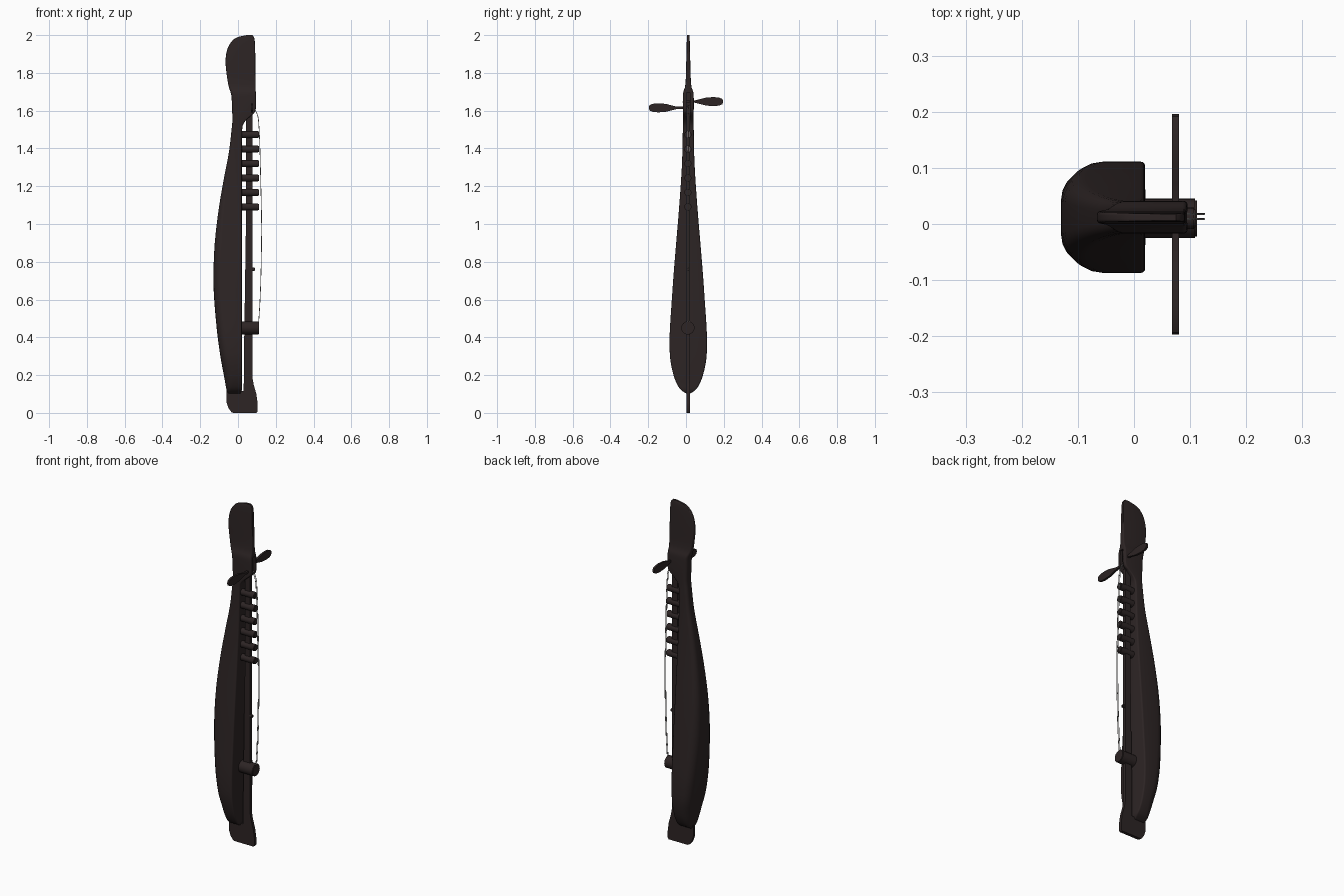
import bpy, bmesh, math
from mathutils import Vector, Matrix

if "Cube" in bpy.data.objects:
    bpy.data.objects.remove(bpy.data.objects["Cube"])

CY = 0.012  # centre plane of the instrument


def material(name, rgb):
    m = bpy.data.materials.new(name)
    m.diffuse_color = (*rgb, 1)
    m.use_nodes = True
    m.node_tree.nodes["Principled BSDF"].inputs["Base Color"].default_value = m.diffuse_color
    return m


wood = material("dark wood", (0.026, 0.018, 0.018))
cord = material("grey string", (0.35, 0.34, 0.33))


def finish(name, bm, mat, angle=40):
    bmesh.ops.recalc_face_normals(bm, faces=bm.faces)
    me = bpy.data.meshes.new(name)
    bm.to_mesh(me)
    bm.free()
    ob = bpy.data.objects.new(name, me)
    bpy.context.collection.objects.link(ob)
    me.materials.append(mat)
    bpy.ops.object.select_all(action='DESELECT')
    ob.select_set(True)
    bpy.context.view_layer.objects.active = ob
    bpy.ops.object.shade_smooth_by_angle(angle=math.radians(angle))
    return ob


def smooth_path(pts, n):
    """Catmull-Rom interpolation of tuples."""
    out = []
    for i in range(len(pts) - 1):
        p0, p1 = pts[max(i - 1, 0)], pts[i]
        p2, p3 = pts[i + 1], pts[min(i + 2, len(pts) - 1)]
        for k in range(n):
            t = k / n
            out.append(tuple(0.5 * (2 * b + (c - a) * t + (2 * a - 5 * b + 4 * c - d) * t * t
                                    + (3 * b - a - 3 * c + d) * t ** 3)
                             for a, b, c, d in zip(p0, p1, p2, p3)))
    return out + [pts[-1]]


def section(z, back, front, hw):
    """Box section: generous rounding at the back, small at the front."""
    hw = max(hw, 0.003)
    rb, rf = min(0.05, hw * 0.6), min(0.008, hw * 0.4)
    pts = []
    for cx, cy, r, a0 in ((front - rf, hw - rf, rf, 0), (back + rb, hw - rb, rb, 90),
                          (back + rb, rb - hw, rb, 180), (front - rf, rf - hw, rf, 270)):
        for k in range(6):
            a = math.radians(a0 + 18 * k)
            pts.append((cx + r * math.cos(a), CY + cy + r * math.sin(a), z))
    return pts


# Body, neck and head: one carved piece (z, back x, front x, half width)
rows = [(0.10, -0.05, 0.01, 0.006), (0.12, -0.06, 0.02, 0.037), (0.15, -0.066, 0.02, 0.058),
        (0.20, -0.075, 0.02, 0.078), (0.28, -0.09, 0.02, 0.095), (0.36, -0.102, 0.02, 0.099),
        (0.45, -0.113, 0.02, 0.097), (0.60, -0.126, 0.02, 0.087), (0.73, -0.13, 0.02, 0.078),
        (0.90, -0.123, 0.02, 0.064), (1.08, -0.102, 0.02, 0.049), (1.25, -0.073, 0.02, 0.037),
        (1.38, -0.048, 0.02, 0.031), (1.50, -0.034, 0.022, 0.029), (1.54, -0.03, 0.035, 0.029),
        (1.57, -0.03, 0.065, 0.029), (1.60, -0.031, 0.093, 0.029), (1.67, -0.034, 0.095, 0.029),
        (1.70, -0.04, 0.094, 0.026), (1.74, -0.052, 0.093, 0.015), (1.85, -0.066, 0.092, 0.011),
        (1.92, -0.058, 0.091, 0.009), (1.965, -0.035, 0.089, 0.008), (1.988, -0.005, 0.085, 0.007),
        (2.0, 0.045, 0.075, 0.006)]
bm = bmesh.new()
rings = [[bm.verts.new(p) for p in section(*r)] for r in smooth_path(rows, 3)]
for a, b in zip(rings, rings[1:]):
    for i in range(len(a)):
        j = (i + 1) % len(a)
        bm.faces.new((a[i], a[j], b[j], b[i]))
bm.faces.new(rings[0])
bm.faces.new(rings[-1])
body = finish("body_neck_and_head", bm, wood)

# Slot for the strings in the peg box
bm = bmesh.new()
bmesh.ops.create_cube(bm, size=1, matrix=Matrix.Translation((0.075, CY, 1.635))
                      @ Matrix.Diagonal((0.08, 0.02, 0.12, 1)))
cutter = finish("slot_cutter", bm, wood)
cutter.hide_render = True
cutter.hide_viewport = True
mod = body.modifiers.new("slot", 'BOOLEAN')
mod.operation = 'DIFFERENCE'
mod.solver = 'EXACT'
mod.object = cutter
dg = bpy.context.evaluated_depsgraph_get()
carved = bpy.data.meshes.new_from_object(body.evaluated_get(dg))
body.modifiers.clear()
body.data = carved
bpy.data.objects.remove(cutter)

# Tail foot and long fret rail: one flat plate
outline = [(-0.035, 0.004), (-0.025, 0.0), (0.098, 0.0), (0.104, 0.008), (0.104, 0.05),
           (0.097, 0.10), (0.083, 0.15), (0.076, 0.19), (0.076, 1.585), (0.042, 1.585),
           (0.042, 1.0), (0.033, 0.4), (0.03, 0.115), (-0.03, 0.115), (-0.062, 0.125),
           (-0.062, 0.06), (-0.05, 0.025)]
bm = bmesh.new()
f = bm.faces.new([bm.verts.new((x, CY - 0.009, z)) for x, z in outline])
r = bmesh.ops.extrude_face_region(bm, geom=[f])
bmesh.ops.translate(bm, vec=(0, 0.018, 0),
                    verts=[v for v in r["geom"] if isinstance(v, bmesh.types.BMVert)])
finish("tail_foot_and_rail", bm, wood)


def peg_cylinder(name, x0, x1, z, radius, sides=24):
    bm = bmesh.new()
    bmesh.ops.create_cone(bm, cap_ends=True, segments=sides, radius1=radius, radius2=radius,
                          depth=x1 - x0, matrix=Matrix.Translation(((x0 + x1) / 2, CY - 0.002, z))
                          @ Matrix.Rotation(math.pi / 2, 4, 'Y'))
    bmesh.ops.bevel(bm, geom=[e for e in bm.edges if abs(e.verts[0].co.x - e.verts[1].co.x) < 1e-5],
                    offset=0.003, segments=2, affect='EDGES')
    return finish(name, bm, wood)


# Six round frets, the bridge and a small bead on the rail
for i in range(6):
    peg_cylinder(f"fret_{i + 1}", 0.018, 0.11, 1.473 - i * 0.0765, 0.019)
peg_cylinder("bridge", 0.016, 0.112, 0.45, 0.035, 32)
peg_cylinder("rail_bead", 0.07, 0.09, 0.76, 0.009, 12)

# Tuning pegs: thin shaft widening to a paddle (distance from tip, half height)
paddle = [(0.0, 0.004), (0.004, 0.014), (0.02, 0.021), (0.05, 0.024), (0.09, 0.021),
          (0.125, 0.012), (0.15, 0.006), (0.21, 0.006)]
for name, tip, sign, z, k in (("left_tuning_peg", -0.197, 1, 1.615, 1.0),
                              ("right_tuning_peg", 0.196, -1, 1.648, 1.0)):
    bm = bmesh.new()
    side = [(tip + sign * d, z + h * k) for d, h in paddle]
    side += [(tip + sign * d, z - h * k) for d, h in reversed(paddle)]
    f = bm.faces.new([bm.verts.new((0.068, y, zz)) for y, zz in side])
    r = bmesh.ops.extrude_face_region(bm, geom=[f])
    bmesh.ops.translate(bm, vec=(0.012, 0, 0),
                        verts=[v for v in r["geom"] if isinstance(v, bmesh.types.BMVert)])
    finish(name, bm, wood)

# Two strings from the peg box to the bridge
path = smooth_path([(0.06, 1.63), (0.098, 1.59), (0.112, 1.5), (0.121, 1.2), (0.125, 0.95),
                    (0.119, 0.65), (0.108, 0.46)], 5)
for name, y in (("left_string", 0.009), ("right_string", 0.018)):
    bm = bmesh.new()
    loops = [[bm.verts.new((x + 0.0018 * math.cos(a), y + 0.0018 * math.sin(a), z))
              for a in (i * math.tau / 6 for i in range(6))] for x, z in path]
    for a, b in zip(loops, loops[1:]):
        for i in range(6):
            j = (i + 1) % 6
            bm.faces.new((a[i], a[j], b[j], b[i]))
    bm.faces.new(loops[0])
    bm.faces.new(loops[-1])
    finish(name, bm, cord, 70)
